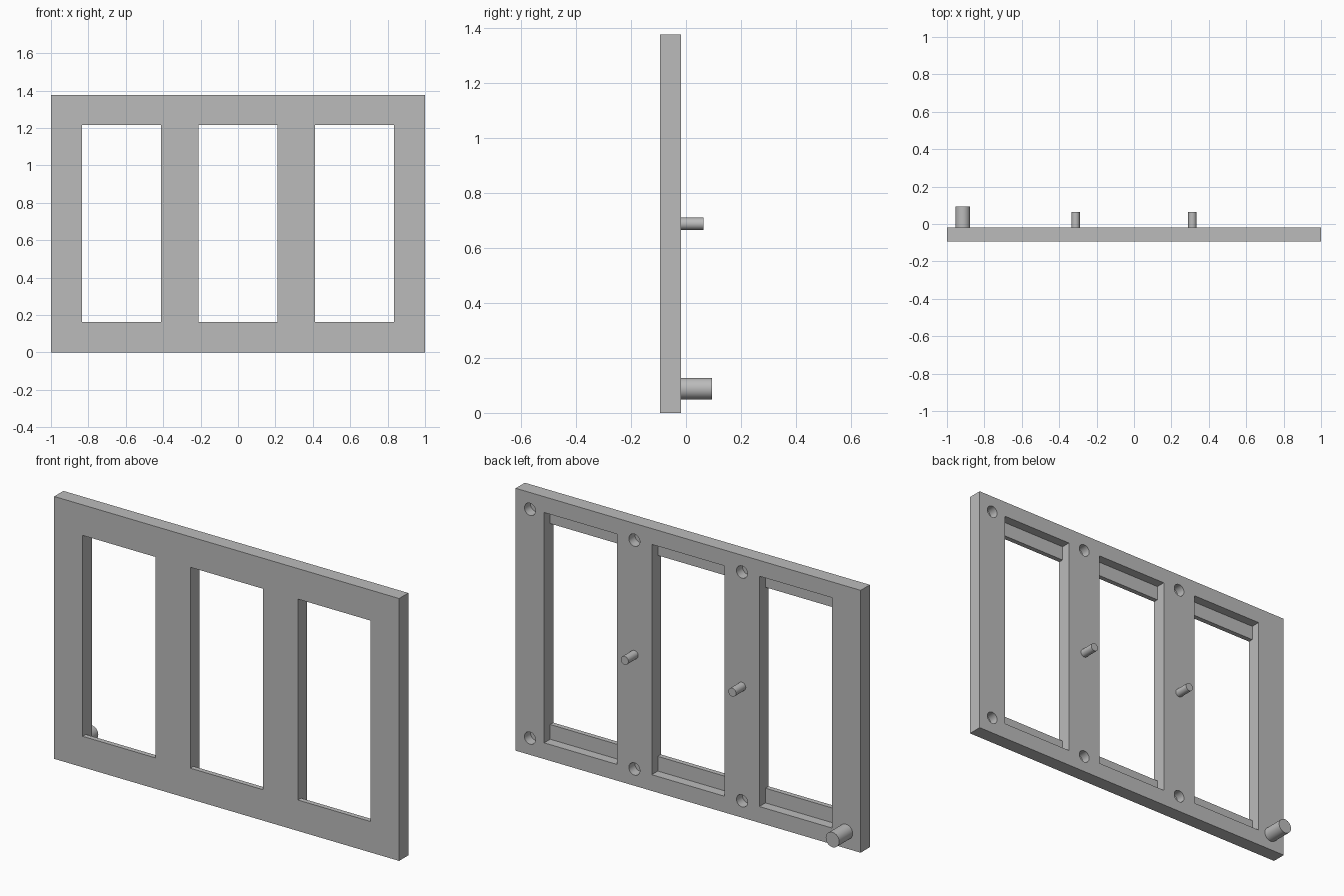
import bpy
import bmesh
import math
from mathutils import Matrix, Vector

default_cube = bpy.data.objects.get("Cube")
if default_cube:
    bpy.data.objects.remove(default_cube, do_unlink=True)

# One neutral grey for everything
grey = bpy.data.materials.new("plain grey")
grey.use_nodes = True
grey.diffuse_color = (0.5, 0.5, 0.5, 1)
grey.node_tree.nodes["Principled BSDF"].inputs["Base Color"].default_value = (0.5, 0.5, 0.5, 1)

FRONT, BACK, HEIGHT = -0.094, -0.018, 1.375
LIP_BACK = FRONT + 0.026
PITCH = 0.624        # spacing of the windows, holes and pegs
HOLE_LOW, HOLE_HIGH = 0.088, HEIGHT - 0.088


def make_object(name, bm):
    bmesh.ops.recalc_face_normals(bm, faces=bm.faces)
    mesh = bpy.data.meshes.new(name)
    bm.to_mesh(mesh)
    bm.free()
    mesh.materials.append(grey)
    obj = bpy.data.objects.new(name, mesh)
    bpy.context.scene.collection.objects.link(obj)
    return obj


def add_rod(bm, x, z, radius, y0, y1):
    """Cylinder running along y."""
    place = Matrix.Translation((x, (y0 + y1) / 2, z)) @ Matrix.Rotation(math.pi / 2, 4, "X")
    bmesh.ops.create_cone(bm, cap_ends=True, segments=40, radius1=radius,
                          radius2=radius, depth=y1 - y0, matrix=place)


def add_prism(bm, profile, x0, x1):
    """Extrude a (y, z) profile along x."""
    face = bm.faces.new([bm.verts.new((x0, y, z)) for y, z in profile])
    extruded = bmesh.ops.extrude_face_region(bm, geom=[face])["geom"]
    verts = [v for v in extruded if isinstance(v, bmesh.types.BMVert)]
    bmesh.ops.translate(bm, verts=verts, vec=Vector((x1 - x0, 0, 0)))


def smooth(obj):
    bpy.ops.object.select_all(action="DESELECT")
    obj.select_set(True)
    bpy.context.view_layer.objects.active = obj
    bpy.ops.object.shade_smooth_by_angle(angle=math.radians(30))


# Panel blank
bm = bmesh.new()
add_prism(bm, [(FRONT, 0), (BACK, 0), (BACK, HEIGHT), (FRONT, HEIGHT)], -1, 1)
frame = make_object("window_frame", bm)

# Cutters: windows with a deeper recess above and below at the back, and blind holes
bm = bmesh.new()
low, high = 0.162, HEIGHT - 0.16
step = 0.077
opening = [(FRONT - 0.1, low), (LIP_BACK, low), (LIP_BACK, low - step),
           (BACK + 0.1, low - step), (BACK + 0.1, high + step),
           (LIP_BACK, high + step), (LIP_BACK, high), (FRONT - 0.1, high)]
for i in (-1, 0, 1):
    add_prism(bm, opening, i * PITCH - 0.211, i * PITCH + 0.211)
for x in (-PITCH / 2, PITCH / 2, PITCH * 1.47):
    for z in (HOLE_LOW, HOLE_HIGH):
        add_rod(bm, x, z, 0.032, BACK - 0.05, BACK + 0.1)
cutter = make_object("opening_cutter", bm)
cutter.hide_render = True

cut = frame.modifiers.new("openings", "BOOLEAN")
cut.operation = "DIFFERENCE"
cut.solver = "EXACT"
cut.object = cutter
bpy.ops.object.select_all(action="DESELECT")
frame.select_set(True)
bpy.context.view_layer.objects.active = frame
bpy.ops.object.modifier_apply(modifier=cut.name)
bpy.data.objects.remove(cutter, do_unlink=True)
smooth(frame)

# Pegs on the back: two thin ones on the mullions, one thick in the corner
for name, x, z, radius, tip in (
        ("left_mullion_peg", PITCH / 2, HEIGHT / 2, 0.022, 0.063),
        ("right_mullion_peg", -PITCH / 2, HEIGHT / 2, 0.022, 0.063),
        ("corner_peg", -0.915, HOLE_LOW, 0.039, 0.094)):
    bm = bmesh.new()
    add_rod(bm, x, z, radius, BACK - 0.01, tip)
    smooth(make_object(name, bm))
